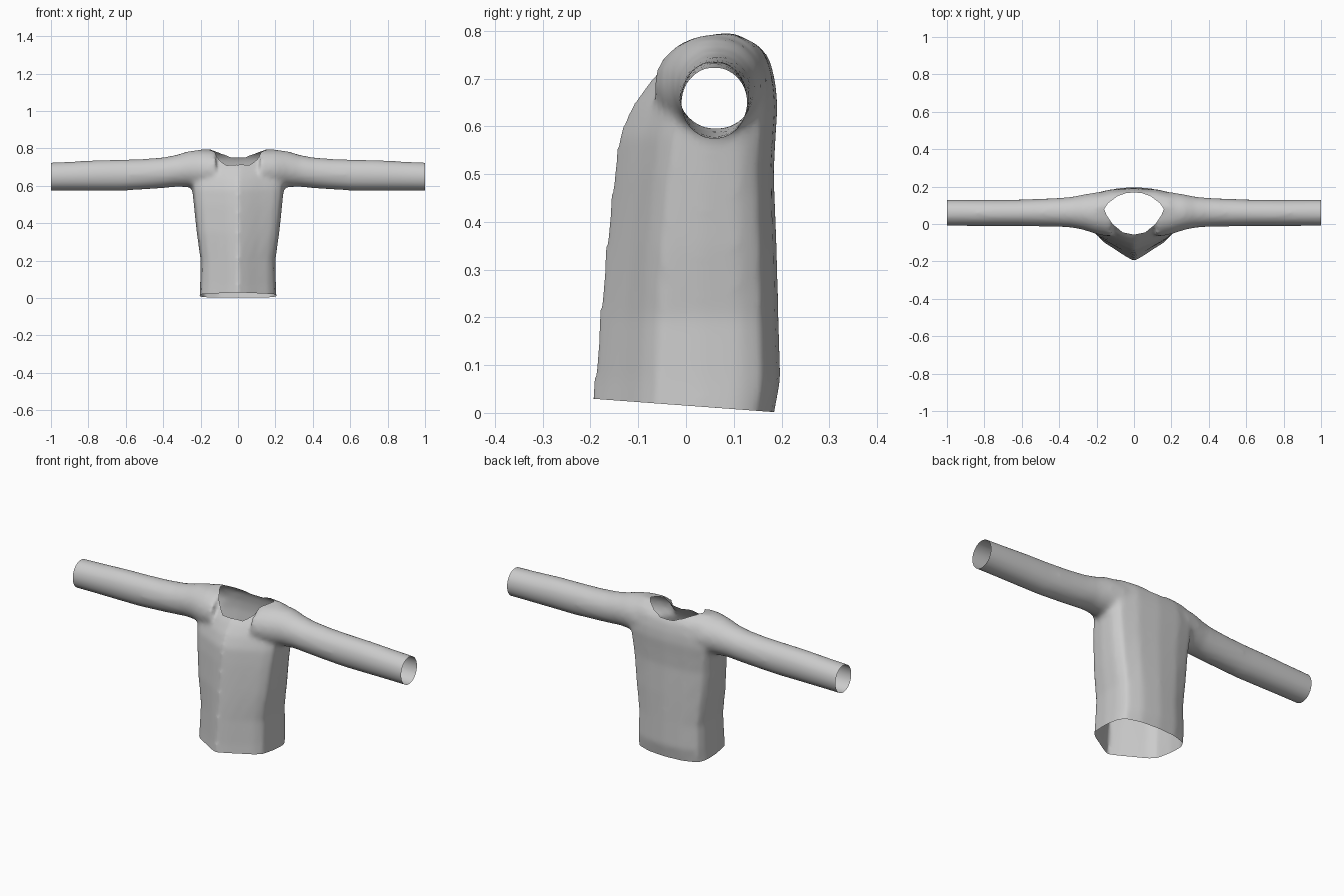
import bpy, bmesh, math
from mathutils import Vector

cube = bpy.data.objects.get("Cube")
if cube:
    bpy.data.objects.remove(cube, do_unlink=True)

# Fabric colour
fabric = bpy.data.materials.new("grey_fabric")
fabric.use_nodes = True
GREY = (0.6, 0.6, 0.6, 1)
fabric.diffuse_color = GREY
fabric.node_tree.nodes["Principled BSDF"].inputs["Base Color"].default_value = GREY


def loft(bm, rings):
    """Skin a list of closed point rings and cap both ends."""
    loops = [[bm.verts.new(p) for p in ring] for ring in rings]
    for a, b in zip(loops, loops[1:]):
        for i in range(len(a)):
            j = (i + 1) % len(a)
            bm.faces.new((a[i], a[j], b[j], b[i]))
    bm.faces.new(loops[0][::-1])
    bm.faces.new(loops[-1])


def torso_ring(z, half, front, back, mid):
    """Body section: ridged chest, flat sides and broad back."""
    f, b = front - mid, back - mid
    right = [(0, f), (.25, .87 * f), (.5, .72 * f), (.8, .55 * f), (.95, .4 * f), (1, 0),
             (.98, .5 * b), (.88, .78 * b), (.5, .95 * b), (0, b)]
    pts = right + [(-x, y) for x, y in right[-2:0:-1]]
    return [(x * half, mid + y, z) for x, y in pts]


def sleeve_ring(side, x, bottom, top, front, back, n=20):
    zc, yc = (bottom + top) / 2, (front + back) / 2
    return [(side * x, yc + (back - front) / 2 * math.cos(t),
             zc + (top - bottom) / 2 * math.sin(t))
            for t in (math.tau * i / n for i in range(n))]


# Body: height, half width, front, back, side centre
TORSO = [(-.08, .208, -.205, .17, .03), (.0, .206, -.202, .185, .03), (.07, .203, -.193, .198, .03),
         (.2, .2, -.182, .194, .03), (.35, .221, -.168, .19, .03),
         (.5, .237, -.152, .184, .04), (.58, .245, -.141, .188, .05),
         (.64, .25, -.115, .192, .06), (.69, .25, -.08, .188, .065),
         (.74, .24, -.032, .176, .07), (.77, .225, .012, .155, .075),
         (.795, .2, .055, .105, .08)]
# Sleeves: distance out, bottom, top, front, back
SLEEVE = [(.12, .58, .79, -.07, .175), (.2, .58, .793, -.055, .17), (.27, .592, .784, -.032, .158),
          (.33, .594, .765, -.02, .146), (.4, .587, .752, -.015, .14), (.5, .58, .744, -.013, .135),
          (.62, .573, .74, -.012, .131), (.75, .573, .737, -.012, .13),
          (.9, .573, .729, -.011, .13), (1.06, .572, .722, -.011, .13)]

# Closed body and sleeves, fused into one cloth surface
bm = bmesh.new()
loft(bm, [torso_ring(*row) for row in TORSO])
for side in (-1, 1):
    loft(bm, [sleeve_ring(side, *row) for row in SLEEVE])
    # armpit gusset rounding the join
bmesh.ops.recalc_face_normals(bm, faces=bm.faces)
mesh = bpy.data.meshes.new("sweater")
bm.to_mesh(mesh)
bm.free()
sweater = bpy.data.objects.new("sweater", mesh)
bpy.context.collection.objects.link(sweater)
fuse = sweater.modifiers.new("fuse", 'REMESH')
fuse.mode = 'VOXEL'
fuse.voxel_size = .012
soften = sweater.modifiers.new("soften", 'SMOOTH')
soften.factor, soften.iterations = .5, 8
graph = bpy.context.evaluated_depsgraph_get()
cloth = bpy.data.meshes.new_from_object(sweater.evaluated_get(graph))
sweater.modifiers.clear()
sweater.data = cloth
bpy.data.meshes.remove(mesh)

bm = bmesh.new()
bm.from_mesh(cloth)


def cut(point, normal, faces, clear):
    geom = set(faces)
    for f in faces:
        geom.update(f.verts, f.edges)
    bmesh.ops.bisect_plane(bm, geom=list(geom), dist=1e-5, plane_co=point,
                           plane_no=normal, clear_outer=clear)


# Open cuffs and sloping hem
for side in (-1, 1):
    cut((side, 0, 0), (side, 0, 0), bm.faces[:], True)
cut((0, .18, .002), (0, -.028, -.38), bm.faces[:], True)

# Open neckline: a lens outline seen from above
half = [(0, -.057), (.06, -.045), (.115, .0), (.148, .05), (.16, .08),
        (.14, .11), (.09, .148), (.04, .166), (0, .168)]
outline = [Vector((x, y, 0)) for x, y in half + [(-x, y) for x, y in half[-2:0:-1]]]
sides = []
for a, b in zip(outline, outline[1:] + outline[:1]):
    d = b - a
    sides.append((a, Vector((d.y, -d.x, 0)).normalized()))


def near_neck(f):
    c = f.calc_center_median()
    return c.z > .66 and abs(c.x) < .2


for a, n in sides:
    cut(a, n, [f for f in bm.faces if near_neck(f)], False)
hole = [f for f in bm.faces if near_neck(f)
        and all((f.calc_center_median() - a).dot(n) < 0 for a, n in sides)]
bmesh.ops.delete(bm, geom=hole, context='FACES')
bmesh.ops.dissolve_degenerate(bm, dist=1e-4, edges=bm.edges)
for f in bm.faces:
    f.smooth = True
bm.to_mesh(cloth)
bm.free()
cloth.materials.clear()
cloth.materials.append(fabric)
